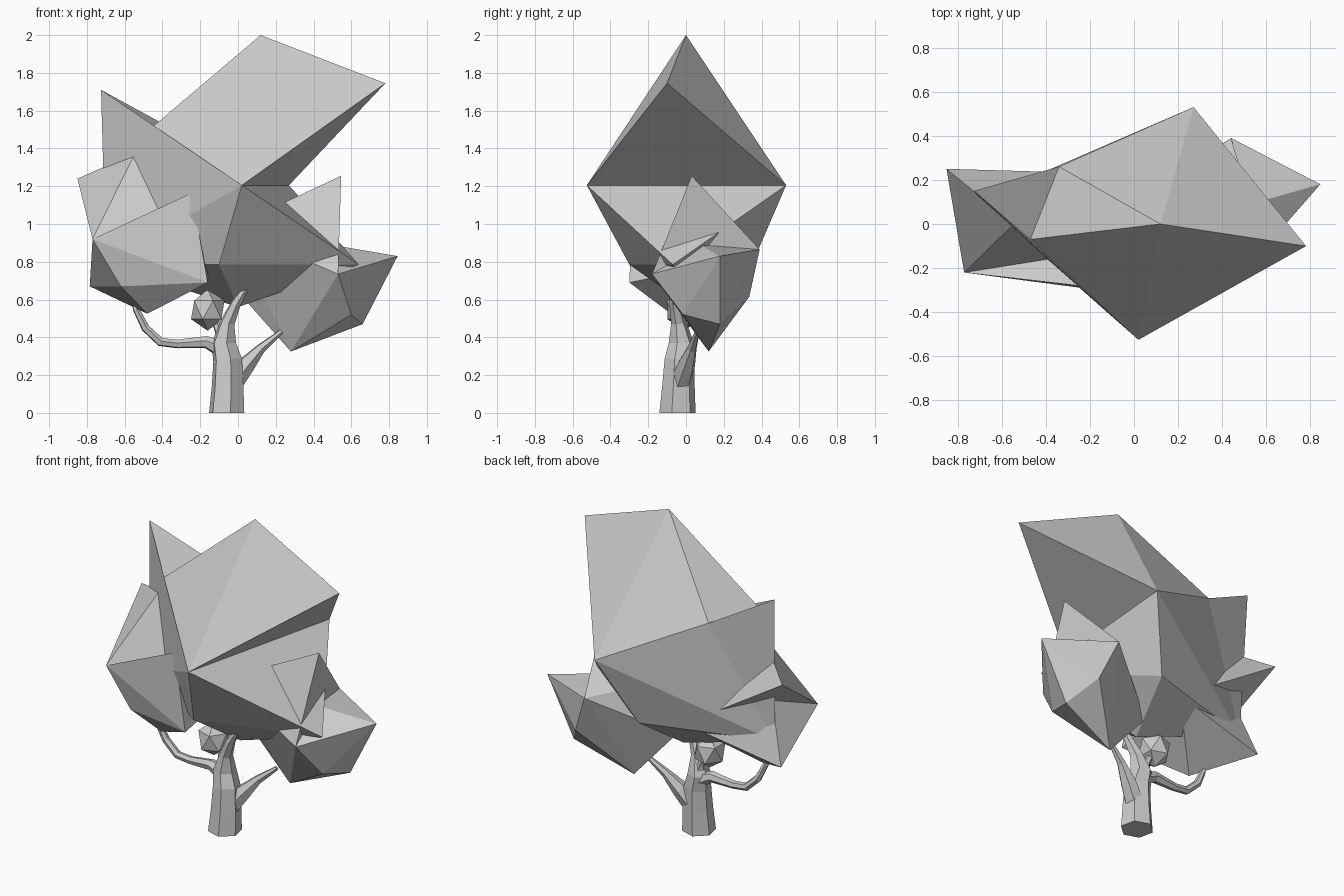
import bpy, bmesh, math
from mathutils import Vector

if "Cube" in bpy.data.objects:
    bpy.data.objects.remove(bpy.data.objects["Cube"])


def make_object(name, verts, faces):
    mesh = bpy.data.meshes.new(name)
    mesh.from_pydata(verts, [], faces)
    bm = bmesh.new()
    bm.from_mesh(mesh)
    loose = [v for v in bm.verts if not v.link_faces]
    bmesh.ops.delete(bm, geom=loose, context='VERTS')
    bmesh.ops.recalc_face_normals(bm, faces=bm.faces[:])
    bm.to_mesh(mesh)
    bm.free()
    ob = bpy.data.objects.new(name, mesh)
    bpy.context.collection.objects.link(ob)
    return ob


def hull(points, keys):
    """Triangles of the convex hull, as sets of point names."""
    bm = bmesh.new()
    tag = {}
    for k in keys:
        tag[bm.verts.new(points[k])] = k
    bmesh.ops.convex_hull(bm, input=bm.verts[:])
    tris = {frozenset(tag[v] for v in f.verts) for f in bm.faces}
    bm.free()
    return tris


def clump(name, points, body, *spikes):
    """Convex body with pointed spikes; faces shared by two hulls vanish."""
    tris = hull(points, body)
    for s in spikes:
        tris ^= hull(points, s)
    order = list(points)
    faces = [[order.index(k) for k in sorted(t)] for t in tris]
    make_object(name, [points[k] for k in order], faces)


def limb(name, path, sides=6):
    """Tapered tube through (x, y, z, radius) stations."""
    pts = [Vector(p[:3]) for p in path]
    verts, faces = [], []
    for i, p in enumerate(pts):
        t = (pts[min(i + 1, len(pts) - 1)] - pts[max(i - 1, 0)]).normalized()
        if p.z == 0:
            t = Vector((0, 0, 1))
        u = Vector((0, 1, 0)).cross(t).normalized()
        w = t.cross(u)
        for s in range(sides):
            a = math.tau * (s + 0.7) / sides
            verts.append(p + path[i][3] * (u * math.cos(a) + w * math.sin(a)))
    for i in range(len(pts) - 1):
        for s in range(sides):
            n = (s + 1) % sides
            a, b = i * sides, (i + 1) * sides
            faces.append([a + s, a + n, b + n, b + s])
    faces.append(list(range(sides)))
    faces.append(list(range(len(verts) - sides, len(verts))))
    make_object(name, verts, faces)


# Main crown: low body, cap (A), right peak (B) and left peak (F)
clump("main_crown", {
    'A': (0.12, 0.0, 2.0), 'B': (0.78, -0.10, 1.745),
    'C': (0.02, -0.525, 1.205), 'D': (0.27, 0.53, 1.205),
    'E': (-0.47, -0.07, 1.50), 'F': (-0.725, 0.15, 1.71),
    'G': (-0.34, 0.26, 1.50), 'H': (0.64, -0.07, 0.785),
    'K': (-0.10, -0.30, 0.785), 'L': (0.085, 0.35, 0.788),
    'M': (-0.70, 0.11, 0.79), 'N': (0.0, 0.02, 0.56),
}, "CDEGHKLMN", "ACDG", "ACEG", "BACD", "FEGM", "FEMC")

# Right clump with an upward spike (I)
clump("right_foliage", {
    'A': (0.845, 0.18, 0.83), 'B': (0.44, 0.39, 0.865),
    'C': (0.66, 0.18, 0.47), 'D': (0.54, 0.335, 0.615),
    'E': (0.28, 0.12, 0.325), 'F': (0.60, -0.015, 0.52),
    'G': (0.53, -0.18, 0.735), 'H': (0.0, 0.10, 0.64),
    'I': (0.546, 0.03, 1.255), 'J': (-0.04, -0.07, 0.98),
}, "ABCDEFGHJ", "IGBJ")

# Left clump with a rear spike (B) and a front spike (G)
clump("left_foliage", {
    'A': (-0.77, -0.22, 0.92), 'B': (-0.85, 0.25, 1.24),
    'C': (-0.545, 0.0, 1.375), 'D': (-0.48, -0.08, 0.525),
    'E': (-0.62, -0.19, 0.67), 'F': (-0.16, -0.30, 0.69),
    'G': (-0.245, -0.28, 1.165), 'H': (-0.785, 0.17, 0.67),
    'P': (-0.15, 0.23, 0.80),
}, "ACDEFHP", "BACP", "GAFP")

# Small clump beside the trunk
bpy.ops.mesh.primitive_ico_sphere_add(subdivisions=1, radius=0.11,
                                      location=(-0.16, -0.01, 0.545))
bpy.context.object.name = "small_foliage"
bpy.context.object.scale = (0.9, 0.95, 1.0)

# Trunk and branches
limb("trunk", [(-0.06, -0.045, 0, 0.098), (-0.055, -0.04, 0.14, 0.088),
               (-0.055, -0.035, 0.28, 0.08), (-0.075, -0.025, 0.37, 0.068),
               (-0.055, -0.04, 0.48, 0.04), (-0.01, -0.06, 0.58, 0.028),
               (0.04, -0.07, 0.66, 0.016)])
limb("left_branch", [(-0.07, -0.02, 0.33, 0.05), (-0.17, -0.02, 0.375, 0.034),
                     (-0.32, -0.02, 0.365, 0.024), (-0.41, -0.02, 0.375, 0.024),
                     (-0.49, -0.02, 0.45, 0.023), (-0.54, -0.03, 0.55, 0.018),
                     (-0.55, -0.03, 0.62, 0.014)])
limb("right_branch", [(-0.03, -0.03, 0.16, 0.06), (0.04, 0.0, 0.25, 0.05),
                      (0.12, 0.03, 0.34, 0.027), (0.23, 0.06, 0.43, 0.013)])
limb("inner_branch", [(-0.075, -0.02, 0.36, 0.045), (-0.10, -0.01, 0.44, 0.025),
                      (-0.14, 0.0, 0.52, 0.015)])
